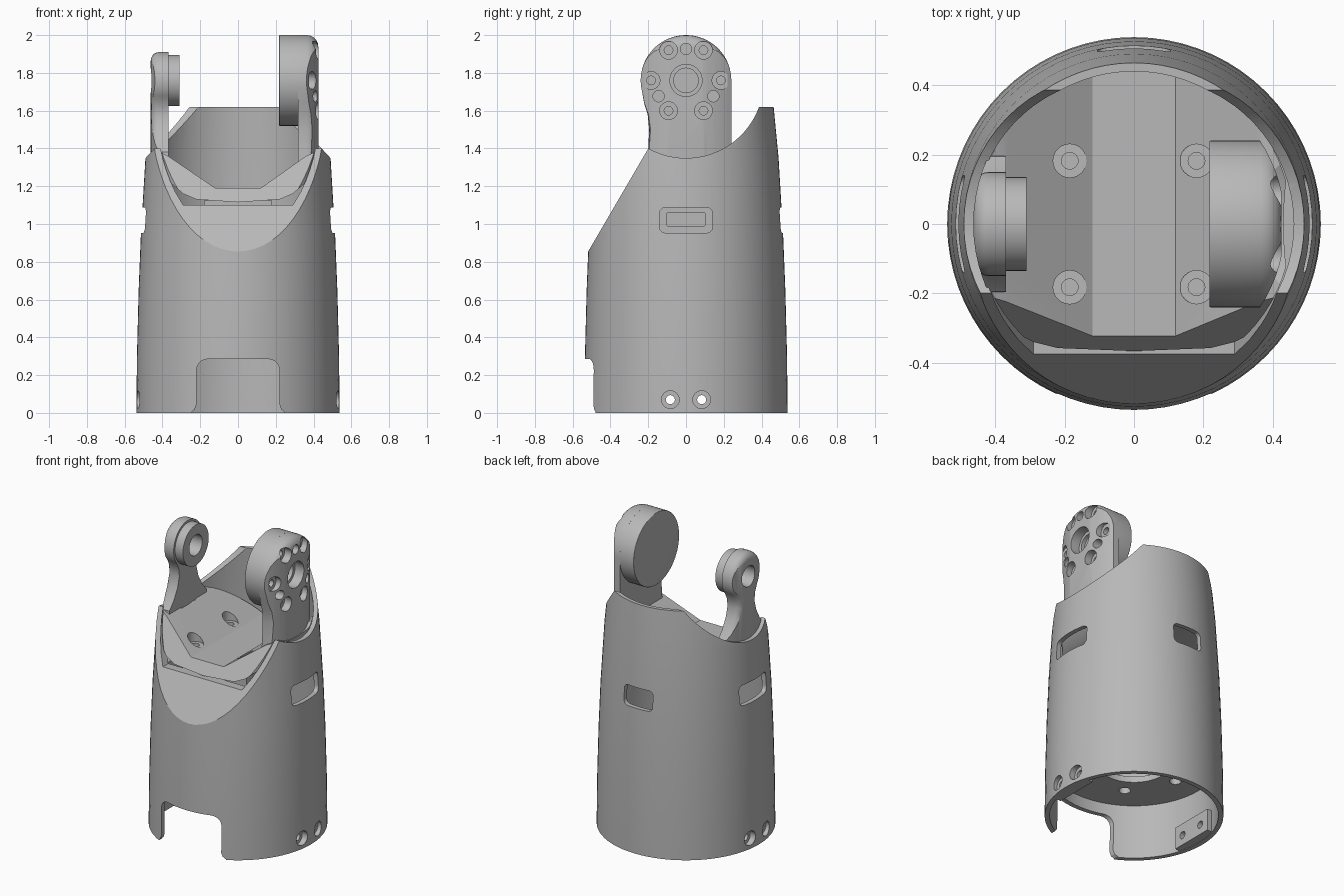
import bpy, bmesh
from math import sin, cos, pi, radians

if "Cube" in bpy.data.objects:
    bpy.data.objects.remove(bpy.data.objects["Cube"], do_unlink=True)

grey = bpy.data.materials.new("plain_grey")
grey.use_nodes = True
grey.diffuse_color = (0.48, 0.48, 0.48, 1)
grey.node_tree.nodes["Principled BSDF"].inputs["Base Color"].default_value = (0.48, 0.48, 0.48, 1)


def finish(name, bm):
    bmesh.ops.recalc_face_normals(bm, faces=bm.faces)
    mesh = bpy.data.meshes.new(name)
    bm.to_mesh(mesh)
    bm.free()
    mesh.materials.append(grey)
    obj = bpy.data.objects.new(name, mesh)
    bpy.context.collection.objects.link(obj)
    return obj


def prism(name, pts, axis, a, b, round_end=0.0):
    """Extrude an outline along an axis from a to b; optionally round the edge at b."""
    place = {"X": lambda p, t: (t, p[0], p[1]),
             "Y": lambda p, t: (p[0], t, p[1]),
             "Z": lambda p, t: (p[0], p[1], t)}[axis]
    bm = bmesh.new()
    start = [bm.verts.new(place(p, a)) for p in pts]
    end = [bm.verts.new(place(p, b)) for p in pts]
    n = len(pts)
    bm.faces.new(start)
    cap = bm.faces.new(end)
    for i in range(n):
        j = (i + 1) % n
        bm.faces.new((start[i], start[j], end[j], end[i]))
    if round_end:
        bmesh.ops.recalc_face_normals(bm, faces=bm.faces)
        bmesh.ops.bevel(bm, geom=list(cap.edges), offset=round_end, segments=5,
                        profile=0.5, affect='EDGES', clamp_overlap=True)
    return finish(name, bm)


def arc(cx, cy, r, a0, a1, n):
    return [(cx + r * cos(radians(a0 + (a1 - a0) * i / n)),
             cy + r * sin(radians(a0 + (a1 - a0) * i / n))) for i in range(n + 1)]


def circle(cx, cy, r, n=32):
    return arc(cx, cy, r, 0, 360, n)[:-1]


def rounded(cx, cy, w, h, r):
    pts = []
    for k, (sx, sy) in enumerate(((1, 1), (-1, 1), (-1, -1), (1, -1))):
        pts += arc(cx + sx * (w - r), cy + sy * (h - r), r, 90 * k, 90 * k + 90, 5)
    return pts


def box(name, x0, x1, y0, y1, z0, z1):
    return prism(name, [(x0, y0), (x1, y0), (x1, y1), (x0, y1)], "Z", z0, z1)


def turned_solid(name, profile, steps=72):
    """Spin a (radius, z) profile into a capped solid."""
    bm = bmesh.new()
    rings = [[bm.verts.new((r * cos(2 * pi * i / steps), r * sin(2 * pi * i / steps), z))
              for i in range(steps)] for r, z in profile]
    for low, high in zip(rings, rings[1:]):
        for i in range(steps):
            j = (i + 1) % steps
            bm.faces.new((low[i], low[j], high[j], high[i]))
    bm.faces.new(rings[0])
    bm.faces.new(rings[-1])
    return finish(name, bm)


def boolean(obj, tool, op='DIFFERENCE'):
    mod = obj.modifiers.new("cut", 'BOOLEAN')
    mod.operation, mod.solver, mod.object = op, 'EXACT', tool
    graph = bpy.context.evaluated_depsgraph_get()
    mesh = bpy.data.meshes.new_from_object(obj.evaluated_get(graph))
    obj.modifiers.clear()
    obj.data = mesh
    bpy.data.objects.remove(tool, do_unlink=True)


def drill(obj, axis, u, v, r, a, b, n=24):
    boolean(obj, prism("drill", circle(u, v, r, n), axis, a, b))


def limit(obj, radius):
    """Trim a part to the round bore."""
    boolean(obj, prism("limit", circle(0, 0, radius, 72), "Z", -0.1, 2.2), 'INTERSECT')


PIVOT = 1.76
OUTER = [(0.538, 0), (0.535, 0.3), (0.526, 0.65), (0.514, 0.95), (0.49, 1.35), (0.464, 1.62)]
BORE = [(0.508, -0.02)] + [(r - 0.03, z) for r, z in OUTER[1:-1]] + [(0.437, 1.65)]


def top_cutter():
    """Sloped front and a round relief about the pivot axis."""
    pts = [(-0.8, 0.371)] + arc(0, PIVOT, 0.411, -119, -20, 28) + [(0.386, 2.5), (-0.8, 2.5)]
    return prism("top_cutter", pts, "X", -0.8, 0.8)


# Outer shell: tapered body, hollowed behind a sloped front wall
shell = turned_solid("shell", OUTER)
boolean(shell, top_cutter())
hollow = turned_solid("hollow", BORE)
front_wall = [(-0.8, 0.272), (0.2, 1.986), (0.2, 2.5), (-0.8, 2.5)]
boolean(hollow, prism("front_wall", front_wall, "X", -0.8, 0.8))
boolean(shell, hollow)
opening = turned_solid("opening", BORE)
edge = [(-0.29, 1.1), (0.29, 1.1), (0.53, 1.5), (0.53, 2), (-0.53, 2), (-0.53, 1.5)]
boolean(opening, prism("opening_edge", edge, "Y", -0.7, 0.7), 'INTERSECT')
boolean(shell, opening)
notch = [(-0.25, -0.02), (-0.245, 0.005), (-0.228, 0.02), (-0.22, 0.045)] \
    + arc(-0.16, 0.225, 0.06, 180, 90, 6) + arc(0.16, 0.225, 0.06, 90, 0, 6) \
    + [(0.22, 0.045), (0.228, 0.02), (0.245, 0.005), (0.25, -0.02)]
boolean(shell, prism("notch", notch, "Y", -0.7, -0.3))

# Open windows on both sides and the back
for axis, s, w in (("X", 1, 0.14), ("X", -1, 0.14), ("Y", 1, 0.105)):
    boolean(shell, prism("window", rounded(0, 1.02, w, 0.067, 0.03), axis, s * 0.4, s * 0.6))
parts = [shell]

# Core block under the tray, with a shallow slot on each side
core = box("core_block", -0.18, 0.18, -0.17, 0.17, 0.93, 1.125)
for s in (1, -1):
    boolean(core, prism("slot", rounded(0, 1.025, 0.1, 0.035, 0.005), "X", s * 0.15, s * 0.3))
parts.append(core)

# Screw bosses at the foot
for name, s in (("left", 1), ("right", -1)):
    boss = box(name + "_foot_boss", *sorted((s * 0.45, s * 0.54)), -0.15, 0.15, 0.003, 0.15)
    limit(boss, 0.514)
    for y in (-0.083, 0.083):
        for target in (shell, boss):
            drill(target, "X", y, 0.07, 0.047, s * 0.497, s * 0.6)
            drill(target, "X", y, 0.07, 0.024, s * 0.4, s * 0.6)
    parts.append(boss)

# Inner floor with a large centre hole and a ring of screw holes
floor = prism("inner_floor", circle(0, 0, 0.51, 72), "Z", 0.36, 0.4)
drill(floor, "Z", 0, 0, 0.22, 0.3, 0.5, 48)
for x, y in circle(0, 0, 0.325, 6):
    drill(floor, "Z", x, y, 0.035, 0.3, 0.5)
parts.append(floor)

# Tray between the two arms, with blind screw holes
section = [(-0.45, 1.4), (-0.37, 1.36), (-0.12, 1.19), (0.12, 1.19), (0.36, 1.36), (0.45, 1.4),
           (0.42, 1.32), (0.36, 1.22), (0.29, 1.16), (0.22, 1.13), (0, 1.115),
           (-0.22, 1.13), (-0.29, 1.16), (-0.36, 1.22), (-0.42, 1.32)]
tray = prism("tray", section, "Y", -0.5, 0.5)
limit(tray, 0.455)
boolean(tray, top_cutter())
for x in (-0.185, 0.18):
    for y in (-0.182, 0.182):
        drill(tray, "Z", x, y, 0.048, 1.2, 1.5)
        drill(tray, "Z", x, y, 0.024, 1.15, 1.5)
parts.append(tray)

# Large arm with its bolt circle
outline = [(0.22, 1.28), (0.24, 1.42)] + arc(0, PIVOT, 0.24, 0, 195, 38) \
    + [(-0.222, 1.64), (-0.203, 1.58), (-0.195, 1.5), (-0.2, 1.4), (-0.21, 1.28)]
large_arm = prism("large_arm", outline, "X", 0.318, 0.425, 0.06)
limit(large_arm, 0.435)
for k in range(6):
    a = radians(60 * k)
    y, z = 0.185 * cos(a), PIVOT + 0.185 * sin(a)
    drill(large_arm, "X", y, z, 0.047, 0.375, 0.5)
    drill(large_arm, "X", y, z, 0.023, 0.335, 0.5)
for a in (90, 210, 330):
    drill(large_arm, "X", 0.167 * cos(radians(a)), PIVOT + 0.167 * sin(radians(a)), 0.03, 0.335, 0.5)
drill(large_arm, "X", 0, PIVOT, 0.085, 0.36, 0.5, 36)
drill(large_arm, "X", 0, PIVOT, 0.065, 0.335, 0.5, 36)
parts.append(large_arm)
parts.append(prism("large_arm_disc", circle(0, PIVOT, 0.24, 64), "X", 0.325, 0.217, 0.004))

# Small arm with a bored pivot boss
flare = [(0.2, 1.3), (0.195, 1.38), (0.15, 1.43), (0.11, 1.5), (0.09, 1.57), (0.095, 1.62)]
outline = flare + arc(0, PIVOT, 0.15, -40, 220, 32) + [(-y, z) for y, z in reversed(flare)]
small_arm = prism("small_arm", outline, "X", -0.368, -0.462, 0.045)
limit(small_arm, 0.463)
small_boss = prism("small_arm_boss", circle(0, PIVOT, 0.135, 48), "X", -0.372, -0.31)
for target in (small_arm, small_boss):
    drill(target, "X", 0, PIVOT, 0.068, -0.6, -0.2, 36)
parts += [small_arm, small_boss]

# Smooth shading with sharp edges kept
bpy.ops.object.select_all(action='DESELECT')
for obj in parts:
    obj.select_set(True)
bpy.context.view_layer.objects.active = shell
bpy.ops.object.shade_smooth_by_angle(angle=radians(22))
